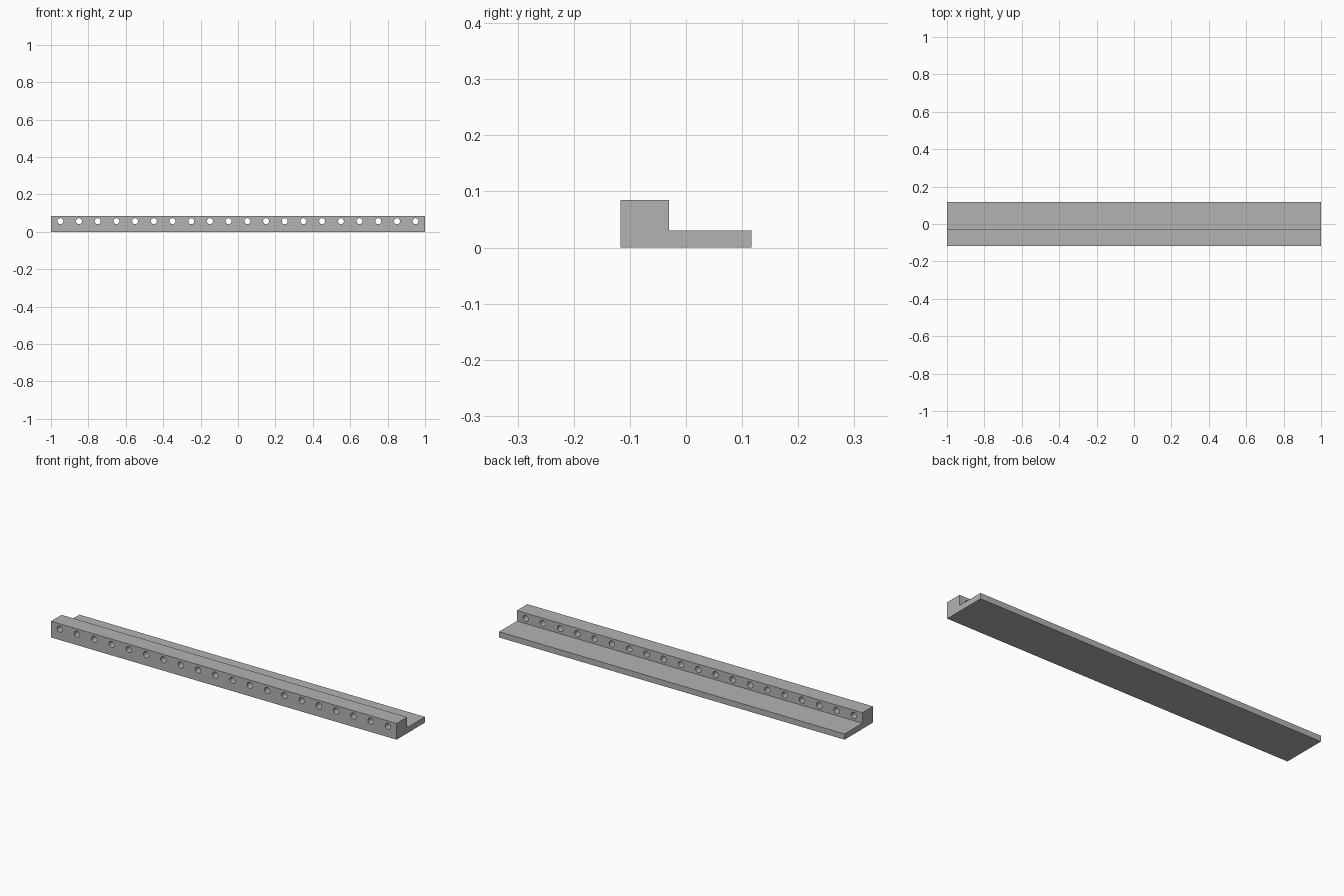
import bpy, bmesh, math
from mathutils import Matrix, Vector

cube = bpy.data.objects.get("Cube")
if cube:
    bpy.data.objects.remove(cube, do_unlink=True)

LENGTH, HALF_DEPTH = 2.0, 0.117
HEIGHT, FLANGE, STEP_Y = 0.085, 0.03, -0.03
HOLES, PITCH, HOLE_Z, HOLE_R = 20, 0.1, 0.057, 0.016

grey = bpy.data.materials.new("plain grey")
grey.use_nodes = True
colour = (0.45, 0.45, 0.45, 1)
grey.diffuse_color = colour
grey.node_tree.nodes["Principled BSDF"].inputs["Base Color"].default_value = colour


def make_object(name, bm):
    bmesh.ops.recalc_face_normals(bm, faces=bm.faces)
    mesh = bpy.data.meshes.new(name)
    bm.to_mesh(mesh)
    bm.free()
    mesh.materials.append(grey)
    obj = bpy.data.objects.new(name, mesh)
    bpy.context.collection.objects.link(obj)
    return obj


# L-shaped rail: profile in y and z, extruded along x
profile = [(-HALF_DEPTH, 0), (HALF_DEPTH, 0), (HALF_DEPTH, FLANGE),
           (STEP_Y, FLANGE), (STEP_Y, HEIGHT), (-HALF_DEPTH, HEIGHT)]
bm = bmesh.new()
end = bm.faces.new([bm.verts.new((-LENGTH / 2, y, z)) for y, z in profile])
ext = bmesh.ops.extrude_face_region(bm, geom=[end])
bmesh.ops.translate(bm, vec=Vector((LENGTH, 0, 0)),
                    verts=[v for v in ext["geom"] if isinstance(v, bmesh.types.BMVert)])
rail = make_object("drilled_rail", bm)

# Row of round holes through the upright
bm = bmesh.new()
mid_y = (STEP_Y - HALF_DEPTH) / 2
for i in range(HOLES):
    x = (i - (HOLES - 1) / 2) * PITCH
    place = Matrix.Translation((x, mid_y, HOLE_Z)) @ Matrix.Rotation(math.pi / 2, 4, "X")
    bmesh.ops.create_cone(bm, cap_ends=True, segments=32, radius1=HOLE_R,
                          radius2=HOLE_R, depth=0.12, matrix=place)
cutter = make_object("hole_cutter", bm)
cutter.hide_render = True

cut = rail.modifiers.new("holes", "BOOLEAN")
cut.operation = "DIFFERENCE"
cut.solver = "EXACT"
cut.object = cutter

# Apply the cut, drop the cutter and smooth only the hole walls
bpy.ops.object.select_all(action="DESELECT")
rail.select_set(True)
bpy.context.view_layer.objects.active = rail
bpy.ops.object.modifier_apply(modifier=cut.name)
bpy.data.objects.remove(cutter, do_unlink=True)
bpy.ops.object.shade_smooth_by_angle(angle=math.radians(30))
